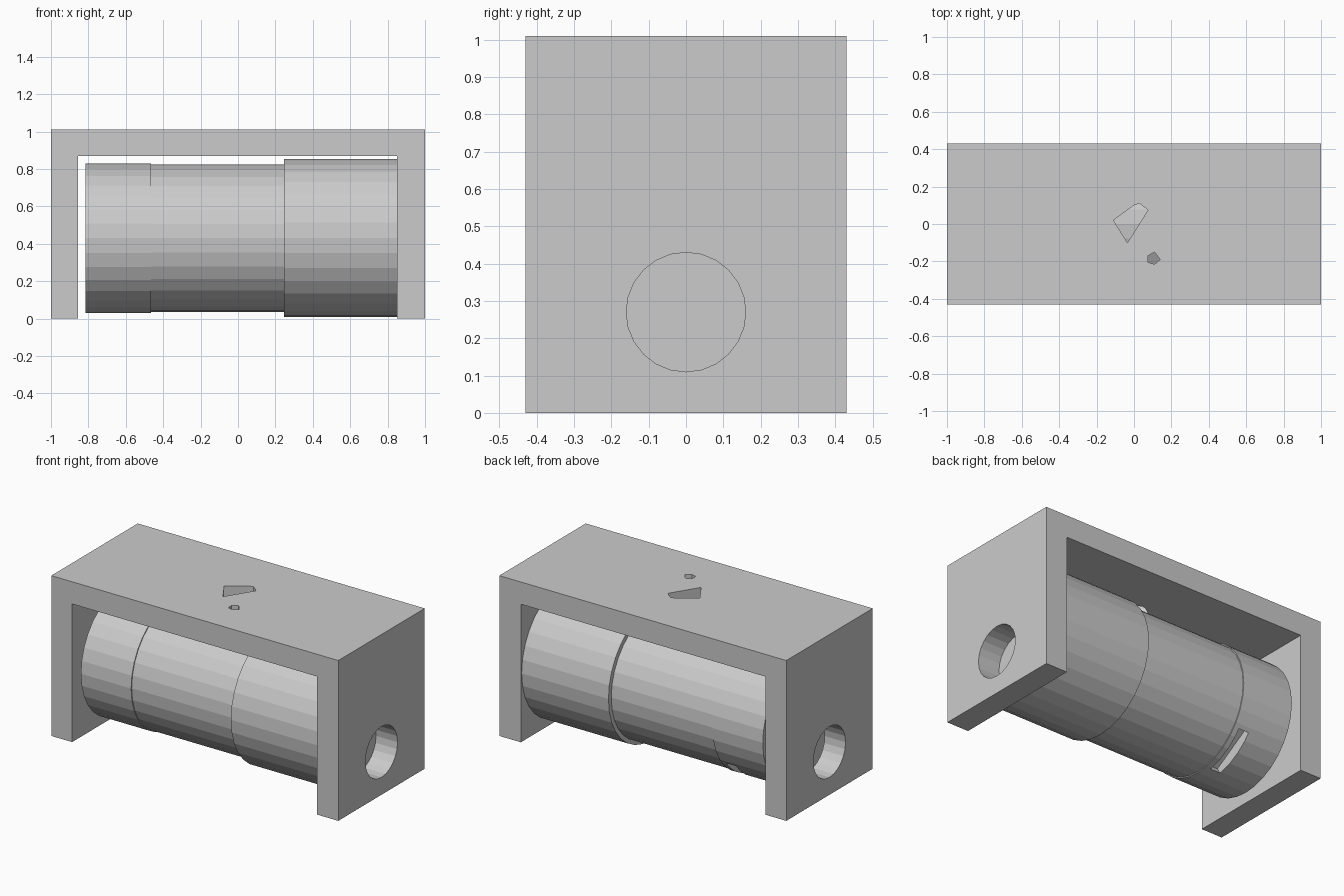
import bpy, bmesh, math
from mathutils import Vector, Matrix

cube = bpy.data.objects.get("Cube")
if cube:
    bpy.data.objects.remove(cube, do_unlink=True)

grey = bpy.data.materials.new("plain grey")
grey.use_nodes = True
colour = (0.6, 0.6, 0.6, 1)
grey.diffuse_color = colour
grey.node_tree.nodes["Principled BSDF"].inputs["Base Color"].default_value = colour


def finish(name, bm):
    bmesh.ops.recalc_face_normals(bm, faces=bm.faces)
    mesh = bpy.data.meshes.new(name)
    bm.to_mesh(mesh)
    bm.free()
    obj = bpy.data.objects.new(name, mesh)
    bpy.context.collection.objects.link(obj)
    mesh.materials.append(grey)
    return obj


def prism(name, points, direction):
    """Extrude a flat outline along a vector."""
    bm = bmesh.new()
    face = bm.faces.new([bm.verts.new(p) for p in points])
    new = bmesh.ops.extrude_face_region(bm, geom=[face])["geom"]
    verts = [v for v in new if isinstance(v, bmesh.types.BMVert)]
    bmesh.ops.translate(bm, verts=verts, vec=Vector(direction))
    return finish(name, bm)


def drum(name, x0, x1, radius, z, sides):
    """Cylinder lying along x."""
    bm = bmesh.new()
    place = Matrix.Translation(((x0 + x1) / 2, 0, z)) @ Matrix.Rotation(math.pi / 2, 4, "Y")
    bmesh.ops.create_cone(bm, cap_ends=True, segments=sides, radius1=radius,
                          radius2=radius, depth=x1 - x0, matrix=place)
    return finish(name, bm)


def cut(target, cutter):
    cutter.hide_render = True
    mod = target.modifiers.new("cut", "BOOLEAN")
    mod.operation = "DIFFERENCE"
    mod.solver = "EXACT"
    mod.object = cutter
    bpy.context.view_layer.objects.active = target
    bpy.ops.object.modifier_apply(modifier=mod.name)
    bpy.data.objects.remove(cutter, do_unlink=True)


# Housing: an upside-down U, open at the front, back and bottom
half_y = 0.43
outline = [(-1, 0), (-1, 1.01), (1, 1.01), (1, 0),
           (0.85, 0), (0.85, 0.87), (-0.855, 0.87), (-0.855, 0)]
housing = prism("housing", [(x, -half_y, z) for x, z in outline], (0, 2 * half_y, 0))

# Round hole through both end walls
cut(housing, drum("axle_hole_cutter", -1.1, 1.1, 0.16, 0.27, 24))

# Two irregular holes through the top plate
wedge = [(-0.11, 0.02), (0, 0.1), (0.03, 0.11), (0.075, 0.075), (-0.035, -0.1)]
pebble = [(0.075, -0.17), (0.11, -0.15), (0.14, -0.19), (0.11, -0.215), (0.075, -0.205)]
for name, shape in (("wedge_hole_cutter", wedge), ("small_hole_cutter", pebble)):
    cut(housing, prism(name, [(x, y, 0.8) for x, y in shape], (0, 0, 0.3)))

# Stepped barrel
drum("wide_barrel", 0.245, 0.85, 0.422, 0.432, 32)
drum("middle_barrel", -0.465, 0.245, 0.394, 0.43, 32)
end_barrel = drum("end_barrel", -0.815, -0.465, 0.4, 0.43, 32)

# Short slot in the underside of the end barrel, towards the back
bm = bmesh.new()
place = (Matrix.Translation((-0.535, 0, 0.43)) @ Matrix.Rotation(math.radians(31), 4, "X")
         @ Matrix.Translation((0, 0, -0.4)) @ Matrix.Diagonal((0.07, 0.29, 0.14, 1)))
bmesh.ops.create_cube(bm, size=1, matrix=place)
cut(end_barrel, finish("slot_cutter", bm))
